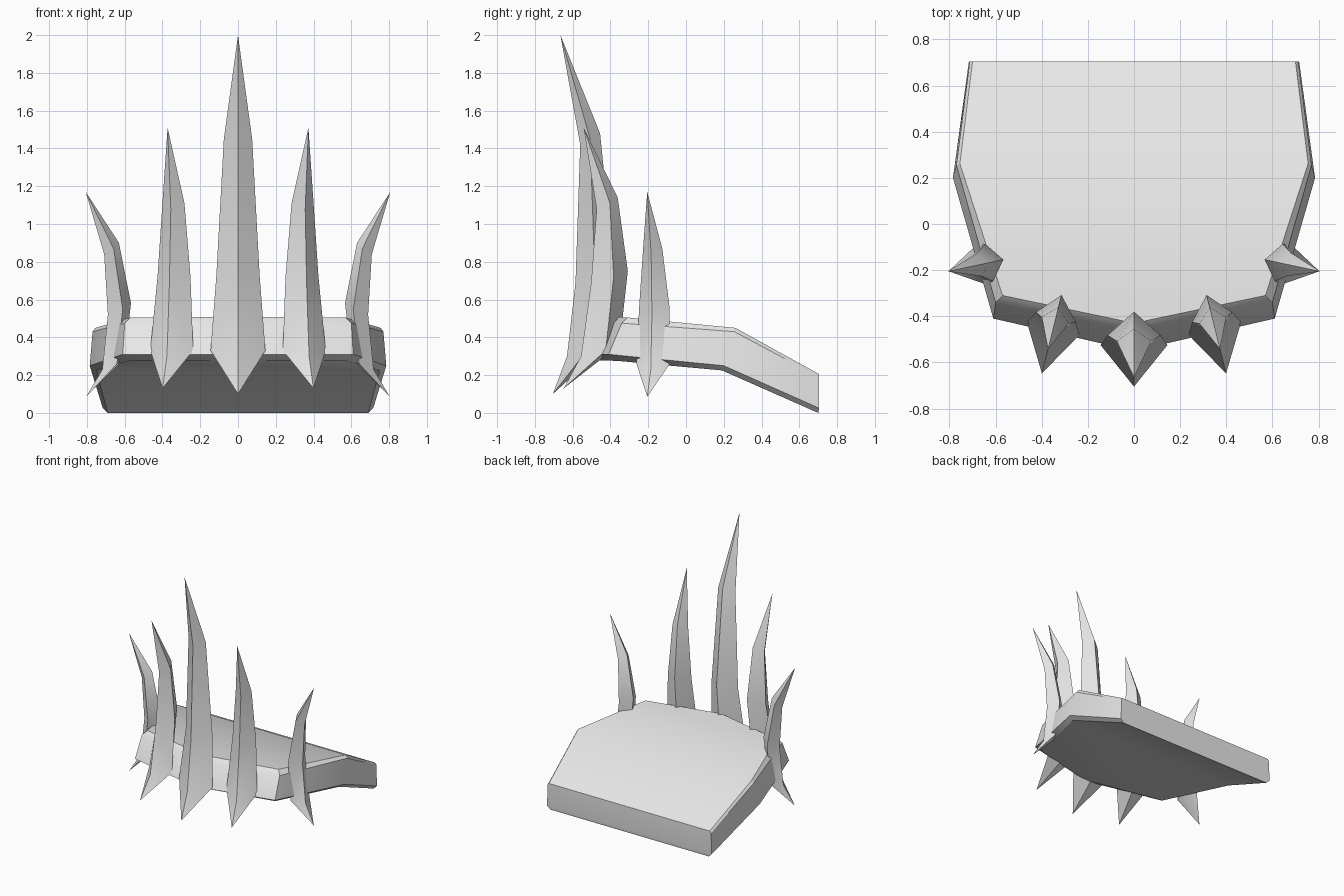
import bpy
import bmesh
import math

cube = bpy.data.objects.get("Cube")
if cube:
    bpy.data.objects.remove(cube)

grey = bpy.data.materials.new("pale_grey")
grey.use_nodes = True
grey.diffuse_color = (0.8, 0.8, 0.8, 1)
grey.node_tree.nodes["Principled BSDF"].inputs["Base Color"].default_value = (0.8, 0.8, 0.8, 1)


def finish(name, bm):
    """Turn a bmesh into a shaded, coloured object."""
    bmesh.ops.recalc_face_normals(bm, faces=bm.faces)
    mesh = bpy.data.meshes.new(name)
    bm.to_mesh(mesh)
    bm.free()
    mesh.materials.append(grey)
    obj = bpy.data.objects.new(name, mesh)
    bpy.context.collection.objects.link(obj)
    bpy.ops.object.select_all(action="DESELECT")
    obj.select_set(True)
    bpy.context.view_layer.objects.active = obj
    bpy.ops.object.shade_smooth_by_angle(angle=math.radians(30))


def bridge(bm, a, b):
    n = len(a)
    for i in range(n):
        j = (i + 1) % n
        bm.faces.new((a[i], a[j], b[j], b[i]))


# Bent base plate: half outlines (front middle, front corner, wide point, back corner)
top = [(0, -0.43, 0.51), (0.57, -0.31, 0.505), (0.755, 0.262, 0.45), (0.7, 0.705, 0.205)]
shoulder = [(0, -0.465, 0.48), (0.6, -0.34, 0.475), (0.77, 0.255, 0.43), (0.712, 0.705, 0.19)]
rim = [(0, -0.55, 0.31), (0.61, -0.41, 0.31), (0.785, 0.2, 0.25), (0.716, 0.705, 0.025)]
underside = [(0, -0.49, 0.28), (0.575, -0.36, 0.275), (0.75, 0.19, 0.225), (0.69, 0.7, 0)]

bm = bmesh.new()
loops = []
for half in (top, shoulder, rim, underside):
    outline = half + [(-x, y, z) for x, y, z in reversed(half[1:])]
    loops.append([bm.verts.new(p) for p in outline])
for a, b in zip(loops, loops[1:]):
    bridge(bm, a, b)
for cap in (loops[0], loops[-1]):
    bm.faces.new((cap[0], cap[1], cap[2], cap[5], cap[6]))
    bm.faces.new((cap[2], cap[3], cap[4], cap[5]))
finish("base_plate", bm)


def spike(name, origin, degrees, low_tip, rings, high_tip, side=1):
    """Diamond-section spike; tips are (outward, z), rings are (z, outer, inner, half width)."""
    bm = bmesh.new()
    angle = math.radians(degrees)
    s, c = math.sin(angle), math.cos(angle)

    def vert(out, across, z):
        x = origin[0] + out * s + across * c
        y = origin[1] - out * c + across * s
        return bm.verts.new((side * x, y, z))

    sections = []
    for z, outer, inner, width in rings:
        mid = (outer + inner) / 2
        tilt = 0.03
        sections.append([vert(outer, 0, z - tilt), vert(mid, width, z),
                         vert(inner, 0, z + tilt), vert(mid, -width, z)])
    for a, b in zip(sections, sections[1:]):
        bridge(bm, a, b)
    for (out, z), ring in ((low_tip, sections[0]), (high_tip, sections[-1])):
        point = vert(out, 0, z)
        for i in range(4):
            bm.faces.new((ring[i], ring[(i + 1) % 4], point))
    finish(name, bm)


# Tall middle spike
spike("middle_spike", (0, -0.5), 0, (0.205, 0.1),
      [(0.33, 0.13, -0.08, 0.145), (0.72, 0.085, -0.12, 0.115), (1.45, 0.06, -0.045, 0.075)],
      (0.165, 2.0))

# Pairs of shorter spikes on both sides
for label, side in (("left", 1), ("right", -1)):
    spike(label + "_front_spike", (0.34, -0.41), 14, (0.245, 0.13),
          [(0.33, 0.15, -0.06, 0.117), (0.72, 0.095, -0.105, 0.09), (1.11, 0.065, -0.05, 0.06)],
          (0.136, 1.51), side)
    spike(label + "_side_spike", (0.64, -0.17), 78, (0.168, 0.085),
          [(0.26, 0.08, -0.04, 0.09), (0.55, 0.05, -0.075, 0.083), (0.87, 0.07, -0.01, 0.052)],
          (0.17, 1.17), side)
